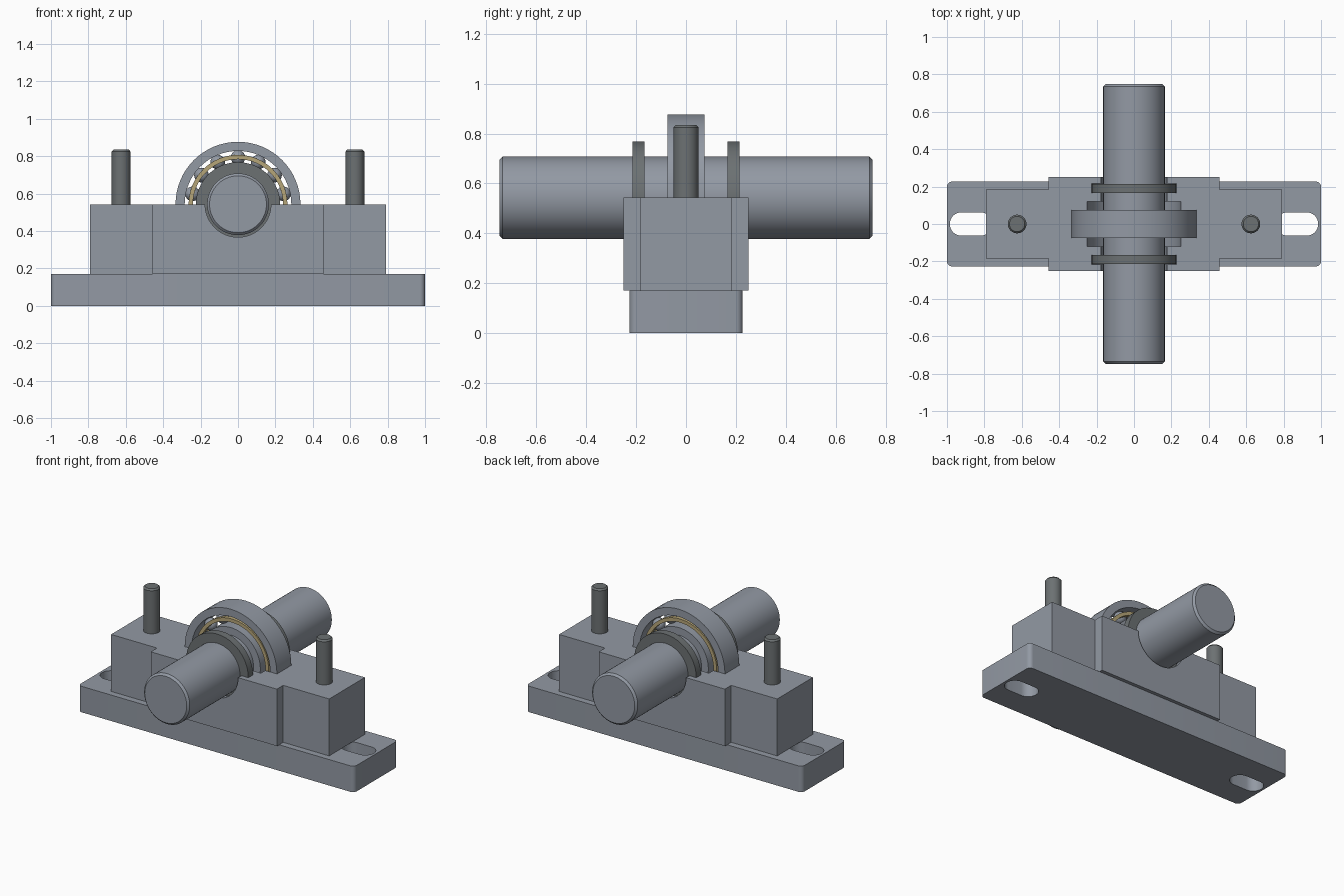
import bpy, bmesh
from math import pi, cos, sin, radians
from mathutils import Matrix

default = bpy.data.objects.get("Cube")
if default:
    bpy.data.objects.remove(default, do_unlink=True)

AXIS_Z = 0.543     # shaft centre height, also the split plane of the housing
BASE_Z = 0.17


def material(name, rgb):
    m = bpy.data.materials.new(name)
    m.use_nodes = True
    m.diffuse_color = (*rgb, 1)
    bsdf = next(n for n in m.node_tree.nodes if n.type == 'BSDF_PRINCIPLED')
    bsdf.inputs["Base Color"].default_value = (*rgb, 1)
    return m


steel = material("steel grey", (0.29, 0.32, 0.37))
dark = material("dark grey", (0.15, 0.165, 0.17))
brass = material("brass", (0.47, 0.38, 0.19))


def finish(name, bm, mat, smooth=True):
    bmesh.ops.recalc_face_normals(bm, faces=bm.faces)
    me = bpy.data.meshes.new(name)
    bm.to_mesh(me)
    bm.free()
    me.materials.append(mat)
    ob = bpy.data.objects.new(name, me)
    bpy.context.collection.objects.link(ob)
    if smooth:
        shade(ob)
    return ob


def shade(ob):
    bpy.ops.object.select_all(action='DESELECT')
    ob.select_set(True)
    bpy.context.view_layer.objects.active = ob
    bpy.ops.object.shade_smooth_by_angle(angle=radians(30))


def prism(name, pts, z0, z1, mat, smooth=True):
    bm = bmesh.new()
    face = bm.faces.new([bm.verts.new((x, y, z0)) for x, y in pts])
    top = bmesh.ops.extrude_face_region(bm, geom=[face])
    verts = [g for g in top["geom"] if isinstance(g, bmesh.types.BMVert)]
    bmesh.ops.translate(bm, verts=verts, vec=(0, 0, z1 - z0))
    return finish(name, bm, mat, smooth)


def rounded(cx, hx, hy, r, n=8):
    """Plan outline of a rectangle with rounded corners."""
    pts = []
    for q, (sx, sy) in enumerate(((1, 1), (-1, 1), (-1, -1), (1, -1))):
        for i in range(n + 1):
            a = (q + i / n) * pi / 2
            pts.append((cx + sx * (hx - r) + r * cos(a), sy * (hy - r) + r * sin(a)))
    return pts


def lathe(name, profile, mat, ring=False, along_y=True, at=(0, 0, AXIS_Z), n=64):
    """Revolve (radius, position) pairs; a ring closes on itself, a solid gets caps."""
    bm = bmesh.new()
    loops = [[bm.verts.new((r * cos(2 * pi * i / n), r * sin(2 * pi * i / n), h))
              for i in range(n)] for r, h in profile]
    pairs = list(zip(loops, loops[1:]))
    if ring:
        pairs.append((loops[-1], loops[0]))
    else:
        bm.faces.new(loops[0])
        bm.faces.new(loops[-1])
    for a, b in pairs:
        for i in range(n):
            j = (i + 1) % n
            bm.faces.new((a[i], a[j], b[j], b[i]))
    turn = Matrix.Rotation(pi / 2, 4, 'X') if along_y else Matrix.Identity(4)
    bm.transform(Matrix.Translation(at) @ turn)
    return finish(name, bm, mat)


def hoop(name, r0, r1, y0, y1, mat):
    return lathe(name, [(r0, y0), (r1, y0), (r1, y1), (r0, y1)], mat, ring=True)


def cut(ob, cutter):
    cutter.hide_render = True
    mod = ob.modifiers.new("cut", 'BOOLEAN')
    mod.operation, mod.solver, mod.object = 'DIFFERENCE', 'EXACT', cutter
    bpy.context.view_layer.objects.active = ob
    bpy.ops.object.modifier_apply(modifier=mod.name)
    bpy.data.objects.remove(cutter, do_unlink=True)
    shade(ob)


# Base plate with two mounting slots
base = prism("base_plate", rounded(0, 1, 0.227, 0.028), 0, BASE_Z, steel)
for s in (-1, 1):
    cut(base, prism("slot_cutter", rounded(s * 0.872, 0.113, 0.0625, 0.062), -0.1, 0.3, steel))

# Lower housing: wide middle with narrower wings, cut by the stepped bore
quarter = [(0.79, 0.185), (0.457, 0.185), (0.457, 0.25)]
outline = (quarter + [(-x, y) for x, y in reversed(quarter)]
           + [(-x, -y) for x, y in quarter] + [(x, -y) for x, y in reversed(quarter)])
housing = prism("lower_housing", outline, BASE_Z, AXIS_Z, steel)
half = [(0.335, 0.075), (0.25, 0.075), (0.25, 0.12), (0.176, 0.12), (0.176, 0.165),
        (0.226, 0.165), (0.226, 0.216), (0.176, 0.216), (0.176, 0.3)]
cut(housing, lathe("bore_cutter", [(r, -h) for r, h in reversed(half)] + half, steel))

# Shaft with chamfered ends
lathe("shaft", [(0.152, -0.748), (0.165, -0.735), (0.165, 0.735), (0.152, 0.748)], steel)

# Bearing rings
hoop("bearing_outer_ring", 0.285, 0.334, -0.0745, 0.0745, steel)
hoop("bearing_inner_ring", 0.164, 0.214, -0.0745, 0.0745, steel)

# Bearing balls
COUNT = 14
bm = bmesh.new()
for i in range(COUNT):
    a = 2 * pi * (i + 0.5) / COUNT
    spot = Matrix.Translation((0.25 * cos(a), 0, AXIS_Z + 0.25 * sin(a)))
    bmesh.ops.create_uvsphere(bm, u_segments=20, v_segments=12, radius=0.039, matrix=spot)
finish("bearing_balls", bm, steel)

# Cage rings and shaft seals on both sides, and the cap studs
for s, side in ((-1, "front"), (1, "back")):
    hoop("cage_ring_" + side, 0.241, 0.264, s * 0.034, s * 0.06, brass)
    hoop("seal_ring_" + side, 0.164, 0.225, s * 0.167, s * 0.215, dark)
for s, side in ((-1, "right"), (1, "left")):
    lathe("stud_" + side, [(0.05, 0.3), (0.05, 0.825), (0.041, 0.835)], dark,
          along_y=False, at=(s * 0.625, 0, 0), n=32)
